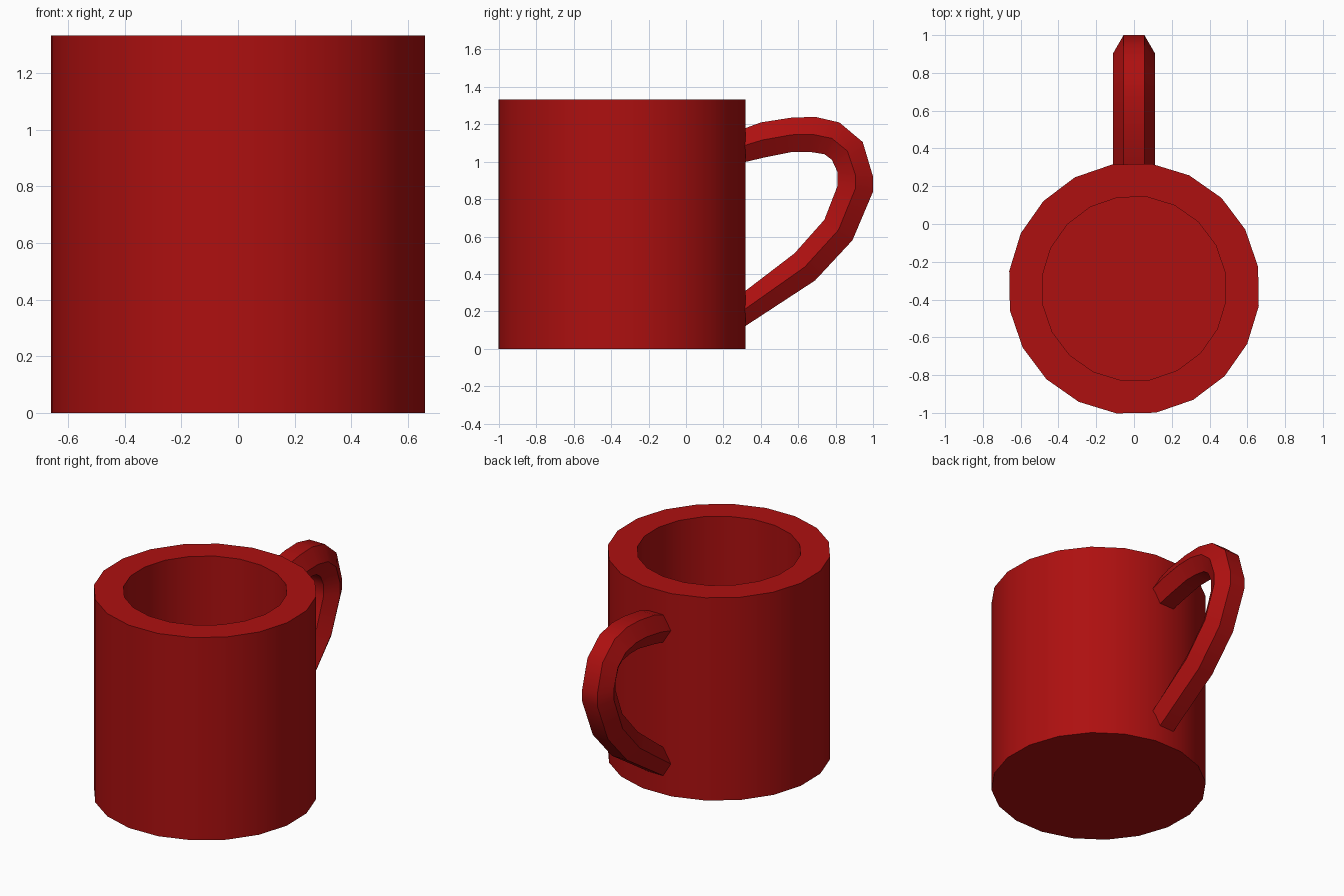
import bpy, bmesh
from math import cos, sin, radians
from mathutils import Vector

if "Cube" in bpy.data.objects:
    bpy.data.objects.remove(bpy.data.objects["Cube"])

red = bpy.data.materials.new("red_glaze")
red.diffuse_color = (0.42, 0.005, 0.005, 1)
red.use_nodes = True
red.node_tree.nodes["Principled BSDF"].inputs["Base Color"].default_value = red.diffuse_color


def finish(name, bm):
    bmesh.ops.recalc_face_normals(bm, faces=bm.faces[:])
    mesh = bpy.data.meshes.new(name)
    bm.to_mesh(mesh)
    bm.free()
    mesh.materials.append(red)
    obj = bpy.data.objects.new(name, mesh)
    bpy.context.collection.objects.link(obj)
    bpy.ops.object.select_all(action='DESELECT')
    obj.select_set(True)
    bpy.context.view_layer.objects.active = obj
    bpy.ops.object.shade_smooth_by_angle(angle=radians(35))
    return obj


def loft(name, rings):
    """Skin a list of equal-length point rings and cap both ends."""
    bm = bmesh.new()
    loops = [[bm.verts.new(p) for p in ring] for ring in rings]
    for a, b in zip(loops, loops[1:]):
        n = len(a)
        for i in range(n):
            j = (i + 1) % n
            bm.faces.new((a[i], a[j], b[j], b[i]))
    bm.faces.new(loops[0])
    bm.faces.new(loops[-1])
    return finish(name, bm)


# Cup body: 20-sided wall, from underside over the rim to the inner floor
def circle(radius, z, sides=20):
    angles = [radians(10 + 360 * i / sides) for i in range(sides)]
    return [(radius * cos(a), -0.342 + radius * sin(a), z) for a in angles]


loft("cup_body", [circle(r, z) for r, z in
                  [(0.667, 0), (0.667, 1.333), (0.49, 1.333), (0.49, 0.17)]])

# Handle: hexagonal section swept between outer and inner (y, z) outlines
outline = [
    ((0.26, 1.158), (0.28, 0.99)), ((0.40, 1.21), (0.42, 1.023)),
    ((0.56, 1.235), (0.57, 1.053)), ((0.69, 1.24), (0.66, 1.053)),
    ((0.82, 1.21), (0.74, 1.04)), ((0.945, 1.105), (0.78, 1.01)),
    ((1.0, 0.92), (0.81, 0.945)), ((1.0, 0.84), (0.81, 0.87)),
    ((0.89, 0.58), (0.74, 0.69)), ((0.69, 0.365), (0.58, 0.51)),
    ((0.30, 0.11), (0.24, 0.25)),
]


def hexagon(outer, inner):
    o, i = Vector((0, *outer)), Vector((0, *inner))
    m = (o + i) / 2
    x = Vector((0.055, 0, 0))
    return [o - x, o + x, m + 2 * x, i + x, i - x, m - 2 * x]


loft("handle", [hexagon(o, i) for o, i in outline])
